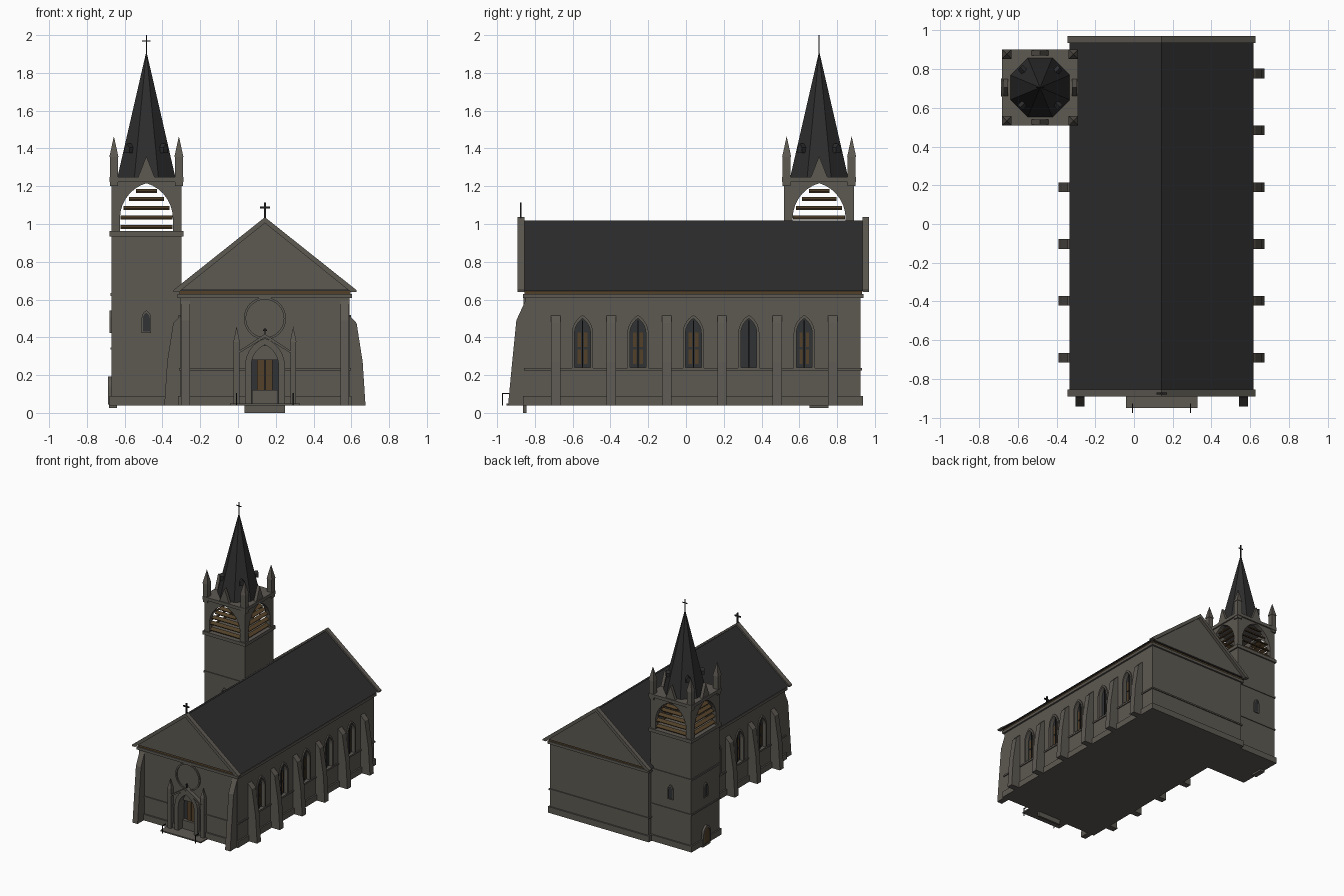
import bpy, bmesh
from math import pi, cos, sin, atan2, radians
from mathutils import Matrix, Vector

old = bpy.data.objects.get("Cube")
if old:
    bpy.data.objects.remove(old, do_unlink=True)


def material(name, rgb):
    m = bpy.data.materials.new(name)
    m.use_nodes = True
    m.diffuse_color = (*rgb, 1)
    m.node_tree.nodes["Principled BSDF"].inputs["Base Color"].default_value = (*rgb, 1)
    return m


STONE = material("grey stone", (0.11, 0.10, 0.085))
SLATE = material("dark slate", (0.026, 0.026, 0.026))
WOOD = material("brown wood", (0.085, 0.052, 0.022))
GLASS = material("dark glass", (0.03, 0.032, 0.034))
IRON = material("black iron", (0.015, 0.015, 0.015))


def finish(name, bm, mat, place=Matrix()):
    bmesh.ops.recalc_face_normals(bm, faces=bm.faces)
    bm.transform(place)
    me = bpy.data.meshes.new(name)
    bm.to_mesh(me)
    bm.free()
    me.materials.append(mat)
    ob = bpy.data.objects.new(name, me)
    bpy.context.collection.objects.link(ob)
    return ob


def at(x, y, turn=0):
    return Matrix.Translation((x, y, 0)) @ Matrix.Rotation(radians(turn), 4, "Z")


def prism(name, pts, y0, y1, mat, place=Matrix()):
    """Extrude an x-z outline from depth y0 to y1."""
    bm = bmesh.new()
    a = [bm.verts.new((x, y0, z)) for x, z in pts]
    b = [bm.verts.new((x, y1, z)) for x, z in pts]
    bm.faces.new(a)
    bm.faces.new(b[::-1])
    for i in range(len(a)):
        j = (i + 1) % len(a)
        bm.faces.new((a[i], a[j], b[j], b[i]))
    return finish(name, bm, mat, place)


def ring(name, outer, inner, y0, y1, mat, place=Matrix()):
    """Frame between two outlines of equal point count."""
    bm = bmesh.new()
    loops = [[bm.verts.new((x, y, z)) for x, z in pts]
             for pts, y in ((outer, y0), (inner, y0), (inner, y1), (outer, y1))]
    n = len(outer)
    for k in range(4):
        p, q = loops[k], loops[(k + 1) % 4]
        for i in range(n):
            j = (i + 1) % n
            bm.faces.new((p[i], p[j], q[j], q[i]))
    return finish(name, bm, mat, place)


def box(name, x0, x1, y0, y1, z0, z1, mat, place=Matrix()):
    return prism(name, [(x0, z0), (x1, z0), (x1, z1), (x0, z1)], y0, y1, mat, place)


def cone(name, sides, r, z0, z1, mat, place=Matrix()):
    """Pyramid whose flat sides face the axes; r is the half width."""
    bm = bmesh.new()
    rad = r / cos(pi / sides)
    base = [bm.verts.new((rad * cos((2 * i + 1) * pi / sides),
                          rad * sin((2 * i + 1) * pi / sides), z0)) for i in range(sides)]
    tip = bm.verts.new((0, 0, z1))
    bm.faces.new(base)
    for i in range(sides):
        bm.faces.new((base[i], base[(i + 1) % sides], tip))
    return finish(name, bm, mat, place)


def arch(w, z0, spring, top, n=7):
    """Pointed arch outline."""
    h = top - spring
    r = (h * h + w * w) / (2 * w)
    end = atan2(h, w - r) if h != 0 else pi
    left = [(r - w + r * cos(pi + (end - pi) * i / n),
             spring + r * sin(pi + (end - pi) * i / n)) for i in range(n + 1)]
    return [(-w, z0)] + left + [(-x, z) for x, z in left[-2::-1]] + [(w, z0)]


def cut(targets, cutter):
    for ob in targets:
        mod = ob.modifiers.new("opening", "BOOLEAN")
        mod.operation, mod.solver, mod.object = "DIFFERENCE", "EXACT", cutter
        bpy.context.view_layer.objects.active = ob
        bpy.ops.object.modifier_apply(modifier=mod.name)
    bpy.data.objects.remove(cutter, do_unlink=True)


def cross(name, z0, z1, arm, t, place):
    box(name + "_post", -t, t, -t, t, z0, z1, IRON, place)
    zc = z0 + (z1 - z0) * 0.68
    box(name + "_arm", -arm, arm, -t, t, zc - t, zc + t, IRON, place)


# Nave body with plinth and string courses
CX, HW, Y0, Y1 = 0.1425, 0.4475, -0.85, 0.925


def around(name, grow, z0, z1, mat=STONE):
    return box(name, CX - HW - grow, CX + HW + grow, Y0 - grow, Y1 + grow, z0, z1, mat)


nave = around("nave_walls", 0, 0.04, 0.64)
plinth = around("nave_plinth", 0.012, 0.04, 0.09)
course = around("nave_sill_course", 0.008, 0.225, 0.237)
around("nave_cornice", 0.014, 0.608, 0.63)
around("eaves_beam", 0.006, 0.63, 0.65, WOOD)

# Roof, gables and copings
mid = at(CX, 0)
prism("nave_roof", [(-0.475, 0.645), (0.475, 0.645), (0, 1.018)], -0.86, 0.94, SLATE, mid)
for side, g0, g1, c0, c1 in (("front", -0.868, -0.84, -0.892, -0.855),
                             ("back", 0.92, 0.945, 0.935, 0.97)):
    prism(side + "_gable", [(-0.46, 0.65), (0.46, 0.65), (0, 1.01)], g0, g1, STONE, mid)
    prism(side + "_coping", [(-0.485, 0.64), (-0.455, 0.64), (0, 1.005), (0.455, 0.64),
                             (0.485, 0.64), (0.485, 0.65), (0, 1.036), (-0.485, 0.65)],
          c0, c1, STONE, mid)
cross("gable_cross", 1.03, 1.115, 0.027, 0.005, at(CX, -0.875))

# Side windows: recess, glass, wooden panes and stone frame
PITCH = 0.2935
for side, x, turn, count in (("left", CX + HW, 90, 5), ("right", CX - HW, 270, 4)):
    for i in range(count):
        p = at(x, -0.548 + PITCH * i, turn)
        tag = f"{side}_window_{i + 1}"
        cut([nave], prism("cutter", arch(0.042, 0.24, 0.42, 0.5), -0.05, 0.03, STONE, p))
        prism(tag + "_glass", arch(0.042, 0.24, 0.42, 0.5), 0.022, 0.035, GLASS, p)
        ring(tag + "_frame", arch(0.056, 0.237, 0.42, 0.518), arch(0.042, 0.24, 0.42, 0.5),
             -0.009, 0.005, STONE, p)
        box(tag + "_mullion", -0.003, 0.003, 0.012, 0.024, 0.24, 0.49, IRON, p)
        if i != 3:
            for s in (-1, 1):
                for z in (0.26, 0.35):
                    box(tag + "_pane", s * 0.017 - 0.009, s * 0.017 + 0.009, 0.016, 0.023,
                        z, z + 0.075, WOOD, p)

# Buttresses
SIDE = [(-0.01, 0.04), (0.085, 0.04), (0.07, 0.27), (0.038, 0.475), (0, 0.515), (-0.01, 0.515)]
FRONT = [(-0.01, 0.04), (0.092, 0.04), (0.072, 0.25), (0.048, 0.49), (0, 0.595), (-0.01, 0.595)]
for i in range(6):
    y = -0.69 + PITCH * i
    prism("left_buttress", SIDE, -0.025, 0.025, STONE, at(CX + HW, y))
    if i < 4:
        prism("right_buttress", SIDE, -0.025, 0.025, STONE, at(CX - HW, y, 180))
for x in (-0.278, 0.565):
    prism("front_buttress", FRONT, -0.023, 0.023, STONE, at(x, Y0, -90))

# Portal: recess, door, arch, hood, pinnacles and steps
p = at(CX, Y0)
cut([nave, plinth, course], prism("cutter", arch(0.072, 0.05, 0.25, 0.36), -0.05, 0.06, STONE, p))
prism("portal_shadow", arch(0.072, 0.05, 0.25, 0.36), 0.05, 0.065, GLASS, p)
prism("portal_tympanum", arch(0.07, 0.28, 0.281, 0.358), 0.03, 0.055, STONE, p)
for s in (-1, 1):
    box("door_leaf", s * 0.022 - 0.019, s * 0.022 + 0.019, 0.04, 0.055, 0.05, 0.28, WOOD, p)
box("door_threshold", -0.068, 0.068, 0.02, 0.06, 0.045, 0.12, STONE, p)
ring("portal_arch", arch(0.105, 0.045, 0.25, 0.395), arch(0.072, 0.045, 0.25, 0.36),
     -0.028, 0.005, STONE, p)
prism("portal_hood", [(-0.15, 0.32), (-0.13, 0.32), (0, 0.4), (0.13, 0.32), (0.15, 0.32),
                      (0, 0.418)], -0.035, 0.005, STONE, p)
cross("portal_cross", 0.41, 0.45, 0.01, 0.003, at(CX, Y0 - 0.02))
for s in (-1, 1):
    q = at(CX + s * 0.15, Y0 - 0.018)
    box("portal_pinnacle", -0.015, 0.015, -0.015, 0.02, 0.04, 0.375, STONE, q)
    cone("portal_pinnacle_tip", 4, 0.017, 0.375, 0.458, STONE, q)
    box("handrail", -0.003, 0.003, -0.107, -0.06, 0.1, 0.106, IRON, q)
    box("handrail_post", -0.003, 0.003, -0.107, -0.101, 0.04, 0.106, IRON, q)
box("portal_landing", -0.185, 0.185, -0.1, 0.0, 0.04, 0.05, STONE, p)
box("portal_footing", -0.107, 0.107, -0.012, 0.005, 0, 0.045, STONE, p)

# Rose window rim
circle = [(cos(2 * pi * i / 32), sin(2 * pi * i / 32)) for i in range(32)]
ring("rose_rim", [(0.112 * c, 0.5 + 0.112 * s) for c, s in circle],
     [(0.1 * c, 0.5 + 0.1 * s) for c, s in circle], -0.01, 0.005, STONE, p)

# Tower shaft and bands
TX, TY, TH = -0.485, 0.705, 0.185
T = at(TX, TY)
for name, h, z0, z1 in (("tower_shaft", TH, 0.04, 0.96), ("tower_plinth", 0.196, 0.04, 0.09),
                        ("tower_low_band", 0.191, 0.335, 0.347),
                        ("tower_mid_band", 0.191, 0.62, 0.635),
                        ("tower_high_band", 0.196, 0.935, 0.962),
                        ("tower_cornice", 0.196, 1.222, 1.248)):
    box(name, -h, h, -h, h, z0, z1, STONE, T)

# Belfry with open arches and louvres
belfry = box("belfry", -TH, TH, -TH, TH, 0.955, 1.23, STONE, T)
cut([belfry], box("cutter", -0.15, 0.15, -0.15, 0.15, 0.9, 1.224, STONE, T))
opening = arch(0.14, 0.9, 1.03, 1.216)
for turn in (0, 90):
    cut([belfry], prism("cutter", opening, -0.3, 0.3, STONE, at(TX, TY, turn)))
for turn in range(0, 360, 90):
    p = at(TX, TY, turn)
    for z, w in ((0.985, 0.138), (1.035, 0.138), (1.085, 0.122), (1.132, 0.092), (1.175, 0.055)):
        bm = bmesh.new()
        bmesh.ops.create_cube(bm, size=1)
        tilt = Matrix.Translation((0, -0.165, z)) @ Matrix.Rotation(radians(25), 4, "X")
        bm.transform(tilt @ Matrix.Diagonal((2 * w, 0.032, 0.008, 1)))
        finish("louvre", bm, WOOD, p)
    prism("tower_gablet", [(-0.045, 1.245), (0.045, 1.245), (0, 1.36)], -0.19, -0.165, STONE, p)
    # Corner pinnacles
    q = p @ Matrix.Translation((-0.172, -0.172, 0))
    box("pinnacle", -0.021, 0.021, -0.021, 0.021, 1.2, 1.355, STONE, q)
    cone("pinnacle_tip", 4, 0.024, 1.355, 1.465, STONE, q)
    # Spire dormers on the diagonal sides
    prism("spire_dormer", [(-0.018, 1.375), (0.018, 1.375), (0.018, 1.405), (0, 1.425),
                           (-0.018, 1.405)], -0.145, -0.09, SLATE, at(TX, TY, turn + 45))
    # Tower windows
    if turn != 90:
        w = p @ Matrix.Translation((0, -TH, 0))
        prism("tower_window_glass", arch(0.018, 0.43, 0.5, 0.53), -0.004, 0.004, GLASS, w)
        ring("tower_window_frame", arch(0.025, 0.423, 0.5, 0.542), arch(0.018, 0.43, 0.5, 0.53),
             -0.009, 0.004, STONE, w)

# Tower side door
w = at(TX - TH, TY, 270)
prism("tower_door", arch(0.035, 0.05, 0.13, 0.175), -0.014, 0.004, WOOD, w)
ring("tower_door_frame", arch(0.047, 0.045, 0.13, 0.192), arch(0.035, 0.05, 0.13, 0.175),
     -0.018, 0.004, STONE, w)
box("tower_door_step", -0.05, 0.05, -0.012, 0.03, 0.025, 0.045, STONE, w)

# Spire
cone("spire", 8, 0.155, 1.24, 1.915, SLATE, T)
cross("spire_cross", 1.9, 2.0, 0.022, 0.003, T)
